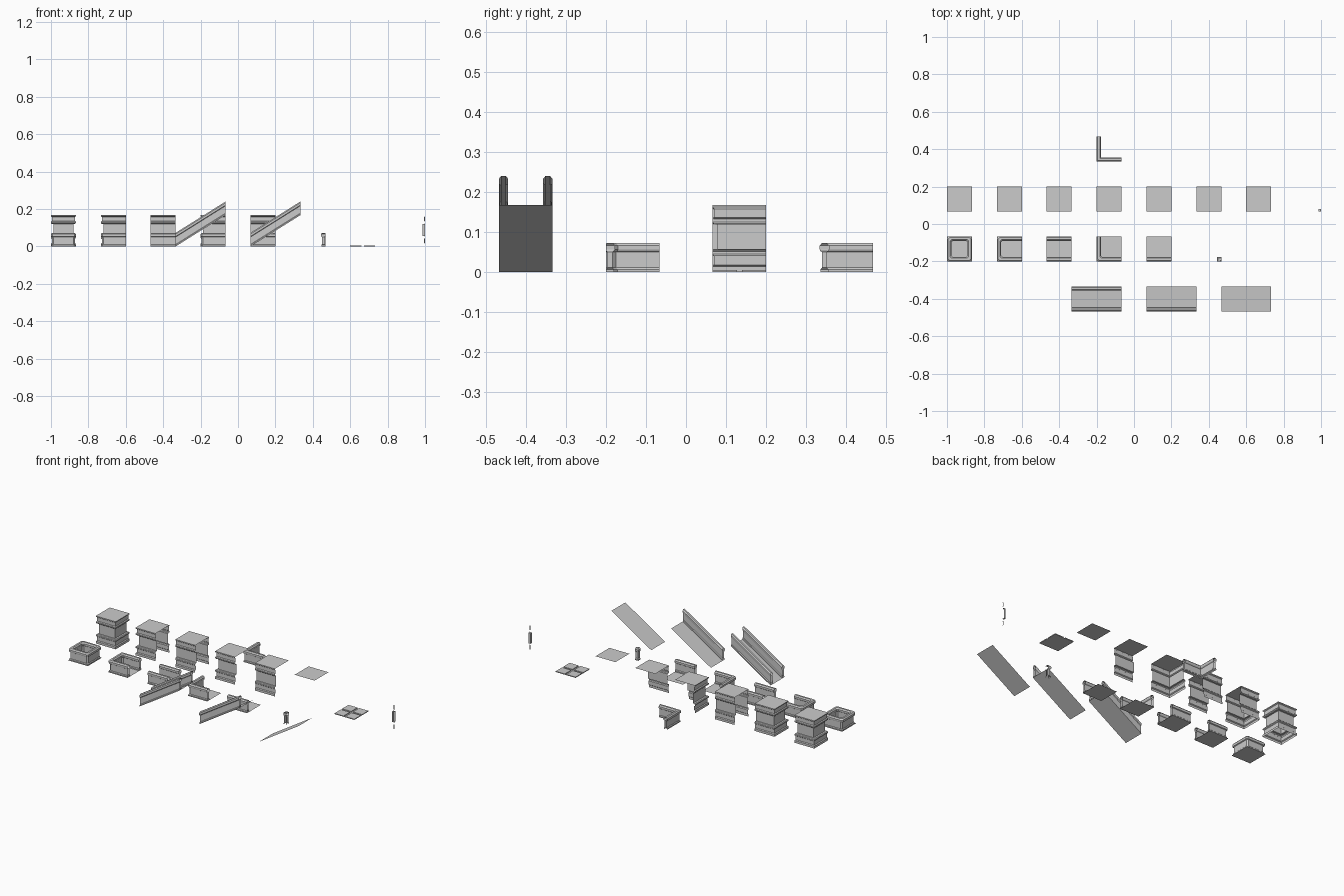
import bpy

if "Cube" in bpy.data.objects:
    bpy.data.objects.remove(bpy.data.objects["Cube"])

T = 2 / 15          # tile size
H = 0.167           # wall height
SLOPE = H / (2 * T)

# profiles as (inset from tile edge, height)
WALL = [(0, 0), (0, .014), (.005, .018), (.005, .041), (0, .045), (0, .052), (.004, .056),
        (.013, .057), (.013, .120), (.004, .121), (0, .125), (0, .132), (.005, .136),
        (.005, .158), (0, .162), (0, H)]
RAIL = [(.002, 0), (.002, .007), (.006, .011), (.006, .050), (.001, .053), (0, .057), (0, .066),
        (.006, .073), (.017, .073), (.023, .066), (.023, .057), (.021, .053),
        (.017, .050), (.017, .011), (.021, .007), (.021, 0)]


def make(name, verts, faces):
    me = bpy.data.meshes.new(name)
    me.from_pydata(verts, [], faces)
    me.validate()
    ob = bpy.data.objects.new(name, me)
    bpy.context.collection.objects.link(ob)
    return ob


def path(sides, x, y, w, d, c):
    """Counter-clockwise plan path along the given tile sides, inset by d, corners cut by c."""
    x1, y1 = x + w, y + T
    a, b, e, f = x + d, y + d, x1 - d, y1 - d

    def corner(px, py, din, dout):
        if c == 0:
            return [(px, py)]
        return [(px - din[0] * c, py - din[1] * c), (px + dout[0] * c, py + dout[1] * c)]

    bl = corner(a, f, (-1, 0), (0, -1))
    fl = corner(a, b, (0, -1), (1, 0))
    fr = corner(e, b, (1, 0), (0, 1))
    br = corner(e, f, (0, 1), (-1, 0))
    return {
        "all": bl + fl + fr + br,
        "three": [(x1, f)] + bl + fl + [(x1, b)],
        "corner": [(a, y1)] + fl + [(x1, b)],
        "front": [(x, b), (x1, b)],
        "back": [(x1, f), (x, f)],
        "notch": [(e, y), (e, b), (x1, b)],
    }[sides]


def sweep(name, profile, sides, x, y, w=T, c=0, slope=0):
    rows = [[(px, py, z + (px - x) * slope) for px, py in path(sides, x, y, w, d, c)]
            for d, z in profile]
    n = len(rows[0])
    verts = [v for r in rows for v in r]
    faces = []
    for j in range(len(rows) - 1):
        for i in range(n if sides == "all" else n - 1):
            k = (i + 1) % n
            faces.append((j * n + i, j * n + k, (j + 1) * n + k, (j + 1) * n + i))
    return make(name, verts, faces)


def sheet(name, x, y, z, w=T, rise=0):
    return make(name, [(x, y, z), (x + w, y, z + rise), (x + w, y + T, z + rise), (x, y + T, z)],
                [(0, 1, 2, 3)])


def col(i):
    return -1 + 2 * T * i


KINDS = [["all"], ["three"], ["front", "back"], ["corner"], ["front"]]

# wall blocks with flat tops, and low parapet tiles with floors
for i, kinds in enumerate(KINDS):
    tag = "_".join(kinds)
    sheet("wall_top_" + tag, col(i), T / 2, H)
    sheet("parapet_floor_" + tag, col(i), -1.5 * T, 0)
    for s in kinds:
        sweep("wall_%s_%d" % (s, i), WALL, s, col(i), T / 2)
        sweep("parapet_%s_%d" % (s, i), RAIL, s, col(i), -1.5 * T, c=.008)

# plain raised top
sheet("plain_top", col(5), T / 2, H)

# ground tile: thin slabs split by a cross groove
gx, gy, gap, t = col(6), T / 2, .012, .005
sheet("ground_base", gx, gy, 0)
s = (T - gap) / 2
for i in range(2):
    for j in range(2):
        ax, ay = gx + i * (s + gap), gy + j * (s + gap)
        v = [(ax + p * s, ay + q * s, r * t) for r in (0, 1) for p, q in ((0, 0), (1, 0), (1, 1), (0, 1))]
        make("ground_slab_%d%d" % (i, j), v,
             [(4, 5, 6, 7), (0, 1, 5, 4), (1, 2, 6, 5), (2, 3, 7, 6), (3, 0, 4, 7)])

# inside-corner fillers
filler = [k for k in range(len(WALL) - 1) if WALL[k][0] or WALL[k + 1][0]]
groups = [(1, 5), (5, 11), (11, 15)]
for n, (a, b) in enumerate(groups):
    sweep("wall_corner_filler_%d" % n, WALL[a:b], "notch", 1 - T, T / 2)
sweep("parapet_corner_post", RAIL, "notch", col(5), -1.5 * T)

# separate floorless parapet corner at the back
sweep("parapet_corner_loose", RAIL, "corner", col(3), 2.5 * T)

# ramps: two rails, one rail, none
for x, kinds in ((-2.5 * T, ["front", "back"]), (.5 * T, ["front"]), (3.5 * T, [])):
    sheet("ramp_deck_%d_rails" % len(kinds), x, -3.5 * T, 0, 2 * T, H)
    for k in kinds:
        sweep("ramp_rail_%s_of_%d" % (k, len(kinds)), RAIL, k, x, -3.5 * T, 2 * T, slope=SLOPE)
